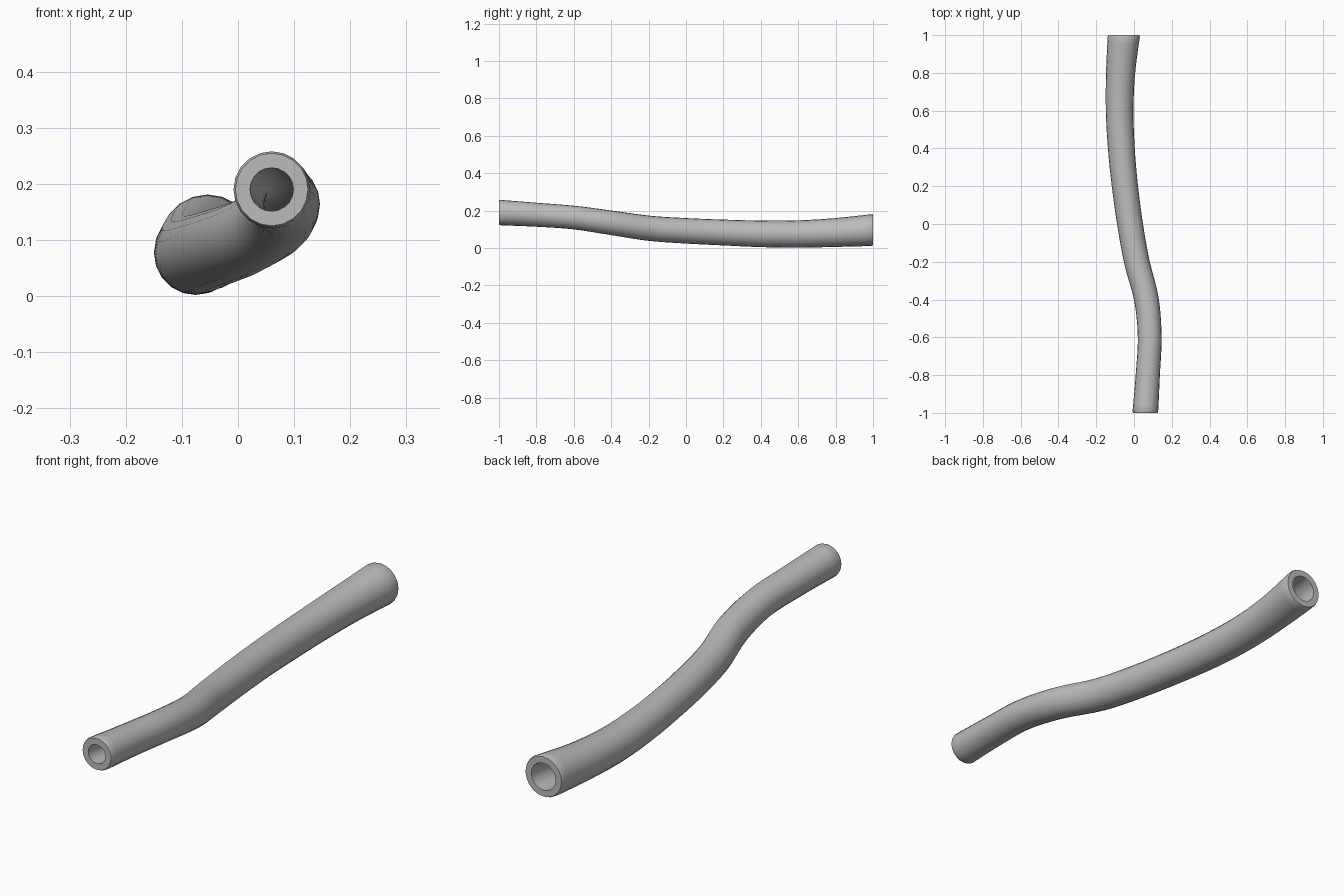
import bpy, bmesh, math
from mathutils import Vector

cube = bpy.data.objects.get("Cube")
if cube:
    bpy.data.objects.remove(cube, do_unlink=True)

SIDES, STEPS, WALL_RINGS = 20, 5, 1

# Centre line stations, evenly spaced from front to back: (x, z, outer radius)
stations = [
    (.060, .190, .068), (.073, .178, .064), (.083, .163, .063),
    (.066, .135, .065), (.015, .106, .067), (-.021, .092, .068),
    (-.048, .083, .069), (-.067, .076, .071), (-.076, .075, .073),
    (-.071, .083, .077), (-.054, .096, .085),
]


def smooth_path():
    """Catmull-Rom through the stations, giving (centre, radius) samples."""
    last = len(stations) - 1
    pts = [Vector((x, -1 + 2 * i / last, z, r)) for i, (x, z, r) in enumerate(stations)]
    pts = [2 * pts[0] - pts[1]] + pts + [2 * pts[-1] - pts[-2]]
    out = []
    for a, b, c, d in zip(pts, pts[1:], pts[2:], pts[3:]):
        for k in range(STEPS):
            t = k / STEPS
            out.append(b + (c - a) * t / 2 + (2 * a - 5 * b + 4 * c - d) * t**2 / 2
                       + (3 * b - a - 3 * c + d) * t**3 / 2)
    return out + [pts[-2]]


path = smooth_path()
bm = bmesh.new()


def ring(i, scale, inset=0.0):
    """Circle of vertices across the path; the end circles lie flat."""
    p = path[i]
    flat = i in (0, len(path) - 1)
    tangent = Vector((0, 1, 0)) if flat else (path[i + 1] - path[i - 1]).to_3d().normalized()
    side = tangent.cross(Vector((0, 0, 1))).normalized()
    up = side.cross(tangent)
    centre = p.to_3d() + tangent * inset
    angles = [math.tau * k / SIDES for k in range(SIDES)]
    return [bm.verts.new(centre + (side * math.cos(a) + up * math.sin(a)) * p.w * scale)
            for a in angles]


# Closed loop of rings: outer wall forward, inner bore back, eased outer rims
count, end = len(path), len(path) - 1
rings = [ring(0, .95), ring(0, 1, .008)]
rings += [ring(i, 1) for i in range(1, end)]
rings += [ring(end, 1, -.008), ring(end, .96)]
rings += [ring(i, .57 + .08 * i / end) for i in reversed(range(count))]
for r0, r1 in zip(rings, rings[1:] + rings[:1]):
    for k in range(SIDES):
        n = (k + 1) % SIDES
        bm.faces.new((r0[k], r0[n], r1[n], r1[k]))
bmesh.ops.recalc_face_normals(bm, faces=bm.faces)

mesh = bpy.data.meshes.new("bent_tube")
bm.to_mesh(mesh)
bm.free()
tube = bpy.data.objects.new("bent_tube", mesh)
bpy.context.collection.objects.link(tube)

# Plain grey material
grey = bpy.data.materials.new("grey")
grey.use_nodes = True
colour = (.5, .5, .5, 1)
grey.diffuse_color = colour
grey.node_tree.nodes["Principled BSDF"].inputs["Base Color"].default_value = colour
mesh.materials.append(grey)

bpy.context.view_layer.objects.active = tube
tube.select_set(True)
bpy.ops.object.shade_smooth_by_angle(angle=math.radians(35))
